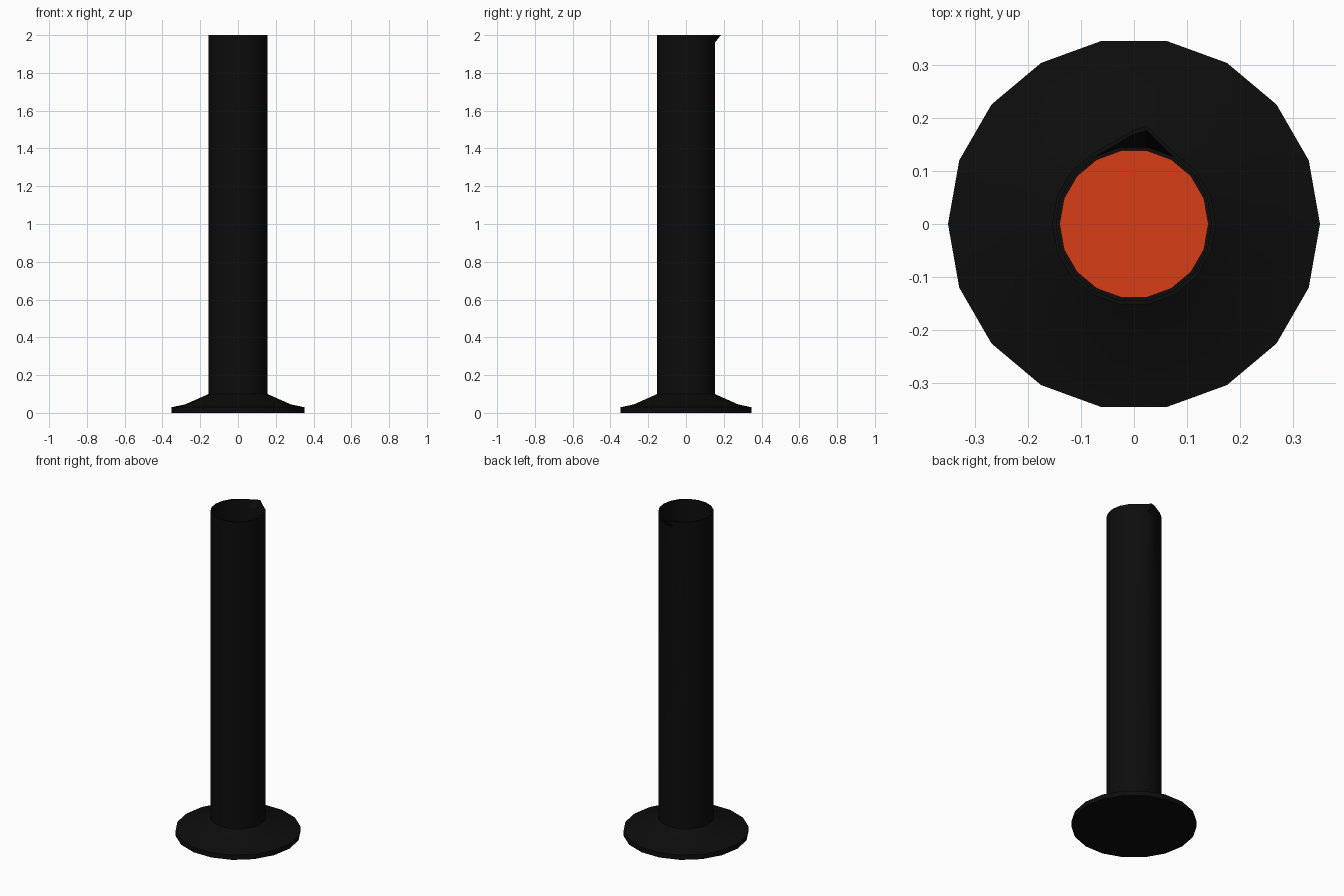
import bpy, bmesh, math

if "Cube" in bpy.data.objects:
    bpy.data.objects.remove(bpy.data.objects["Cube"])

SIDES = 18

def material(name, color):
    m = bpy.data.materials.new(name)
    m.diffuse_color = color
    m.use_nodes = True
    m.node_tree.nodes["Principled BSDF"].inputs["Base Color"].default_value = m.diffuse_color
    return m

def lathe(name, profile, mat, edit=None, angle=30):
    """Revolve (radius, z) points about z; ends on the axis are capped."""
    bm = bmesh.new()
    rings = []
    for r, z in profile:
        rings.append([bm.verts.new((r * math.cos(2 * math.pi * k / SIDES),
                                    r * math.sin(2 * math.pi * k / SIDES), z))
                      for k in range(SIDES)])
    for a, b in zip(rings, rings[1:]):
        for k in range(SIDES):
            n = (k + 1) % SIDES
            bm.faces.new((a[k], a[n], b[n], b[k]))
    bm.faces.new(rings[0][::-1])
    bm.faces.new(rings[-1])
    if edit:
        edit(rings)
    bmesh.ops.recalc_face_normals(bm, faces=bm.faces)
    mesh = bpy.data.meshes.new(name)
    bm.to_mesh(mesh)
    bm.free()
    obj = bpy.data.objects.new(name, mesh)
    bpy.context.collection.objects.link(obj)
    mesh.materials.append(mat)
    bpy.ops.object.select_all(action='DESELECT')
    obj.select_set(True)
    bpy.context.view_layer.objects.active = obj
    bpy.ops.object.shade_smooth_by_angle(angle=math.radians(angle))
    return obj

glass = material("dark_glass", (0.004, 0.004, 0.004, 1))
orange = material("orange_liquid", (0.68, 0.048, 0.008, 1))

# Pouring lip: pull two rim vertices backwards on the outer and inner rim
def pull_lip(rings):
    for ring, inset in ((rings[5], 0.0), (rings[6], 0.008)):
        for k, x, y in ((4, 0.024, 0.185), (5, 0.0, 0.178)):
            ring[k].co.x = x
            ring[k].co.y = y - inset

# Foot and hollow tube in one shell
lathe("cylinder_body",
      [(0.352, 0.0), (0.352, 0.03), (0.28, 0.045), (0.155, 0.10),
       (0.155, 1.96), (0.155, 2.0), (0.147, 2.0), (0.147, 1.96),
       (0.147, 0.08)],
      glass, pull_lip)

# Liquid column inside the tube
lathe("liquid", [(0.141, 0.085), (0.141, 1.3)], orange)
